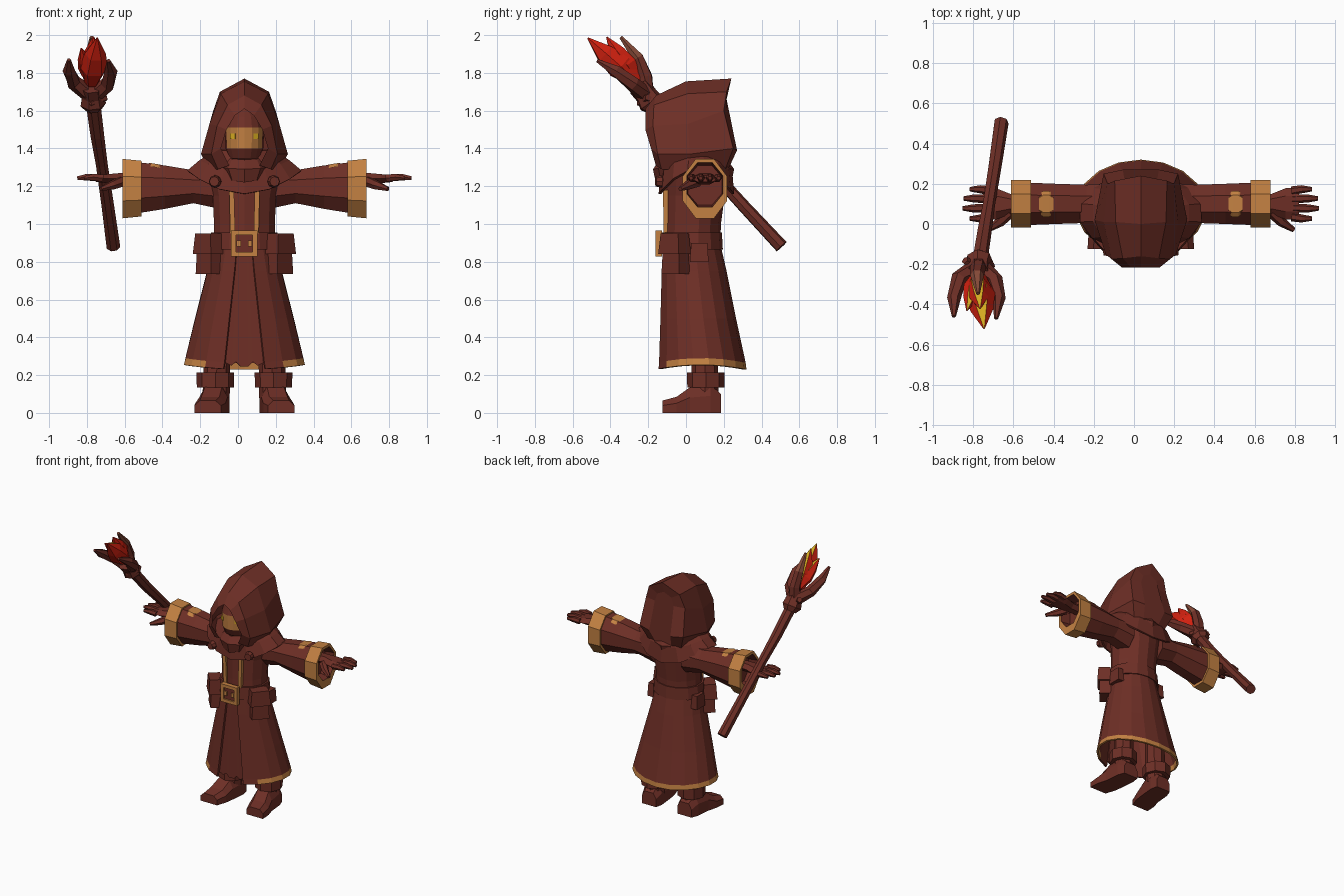
import bpy, bmesh, math
from mathutils import Vector, Matrix

if "Cube" in bpy.data.objects:
    bpy.data.objects.remove(bpy.data.objects["Cube"])

CX = 0.034  # the body stands slightly off centre because of the staff
COLOURS = {
    "brown cloth": (0.155, 0.028, 0.019),
    "gold trim": (0.55, 0.22, 0.055),
    "red crystal": (0.65, 0.015, 0.005),
    "yellow glow": (0.66, 0.40, 0.015),
    "copper tip": (0.24, 0.07, 0.04),
}
MATS = {}
for label, rgb in COLOURS.items():
    m = bpy.data.materials.new(label)
    m.use_nodes = True
    m.diffuse_color = (*rgb, 1)
    m.node_tree.nodes["Principled BSDF"].inputs["Base Color"].default_value = (*rgb, 1)
    MATS[label] = m
BROWN, GOLD, RED, YELLOW, COPPER = range(5)


def finish(name, bm, shift=CX, thick=0):
    """Turn a bmesh into a flat shaded object."""
    bmesh.ops.recalc_face_normals(bm, faces=bm.faces[:])
    bmesh.ops.translate(bm, verts=bm.verts[:], vec=(shift, 0, 0))
    me = bpy.data.meshes.new(name)
    bm.to_mesh(me)
    bm.free()
    for m in MATS.values():
        me.materials.append(m)
    ob = bpy.data.objects.new(name, me)
    bpy.context.collection.objects.link(ob)
    if thick:
        mod = ob.modifiers.new("thickness", "SOLIDIFY")
        mod.thickness = thick
    return ob


def loft(name, rings, mat=BROWN, closed=True, caps=(True, True), shift=CX, thick=0):
    """Skin a list of rings; mat is an index or a rule of (ring, segment)."""
    bm = bmesh.new()
    vs = [[bm.verts.new(p) for p in r] for r in rings]
    n = len(rings[0])
    rule = mat if callable(mat) else (lambda i, j: mat)
    for i in range(len(vs) - 1):
        for j in range(n if closed else n - 1):
            k = (j + 1) % n
            f = bm.faces.new((vs[i][j], vs[i][k], vs[i + 1][k], vs[i + 1][j]))
            f.material_index = rule(i, j)
    for end, want in zip((0, -1), caps):
        if want:
            bm.faces.new(vs[end]).material_index = rule(len(vs) - 2 if end else 0, 0)
    return finish(name, bm, shift, thick)


def oval(z, w, d, yc, n=14, gap=0, droop=0):
    """Horizontal ring starting at the front, optionally open there."""
    pts = []
    for k in range(n + (1 if gap else 0)):
        a = gap + (2 * math.pi - 2 * gap) * k / n
        pts.append((w * math.sin(a), yc - d * math.cos(a), z - droop * math.cos(a) ** 2))
    return pts


def tube(name, path, radii, n=6, mat=BROWN, shift=CX):
    rings = []
    path = [Vector(p) for p in path]
    for i, p in enumerate(path):
        d = path[min(i + 1, len(path) - 1)] - path[max(i - 1, 0)]
        q = d.to_track_quat('Z', 'Y')
        rings.append([p + q @ Vector((radii[i] * math.cos(2 * math.pi * k / n),
                                      radii[i] * math.sin(2 * math.pi * k / n), 0)) for k in range(n)])
    return loft(name, rings, mat, shift=shift)


def box(name, centre, size, mat=BROWN, turn=0, taper=1):
    bm = bmesh.new()
    bmesh.ops.create_cube(bm, size=1)
    for v in bm.verts:
        if v.co.z > 0:
            v.co.x *= taper
            v.co.y *= taper
    bm.transform(Matrix.Translation(centre) @ Matrix.Rotation(turn, 4, 'Z') @ Matrix.Diagonal((*size, 1)))
    for f in bm.faces:
        f.material_index = mat
    return finish(name, bm)


# Robe: open-fronted skirt with a trimmed hem, front panel and torso
skirt = [(.255, .325, .24, .08, .35), (.29, .317, .236, .08, .34), (.5, .265, .205, .06, .31),
         (.75, .20, .175, .04, .27), (.88, .172, .155, .03, .24)]
rings = []
for z, w, d, yc, gap in skirt:
    rings.append(oval(z, w, d, yc, 16, gap, 0.025 if z < .3 else 0))
loft("robe_skirt", rings, lambda i, j: GOLD if i == 0 and 0 < j < 15 else BROWN,
     closed=False, caps=(False, False), thick=0.014)
hem = [(-.11, .27), (-.07, .25), (-.045, .27), (-.02, .245), (.02, .245), (.045, .27), (.07, .25), (.11, .27)]
loft("front_panel", [[(x, -.128, z) for x, z in hem], [(x * .45, -.115, .87) for x, z in hem]],
     closed=False, caps=(False, False), thick=0.012)
loft("robe_torso", [oval(.85, .17, .15, .03), oval(1.0, .165, .15, .035), oval(1.15, .172, .16, .045),
                    oval(1.26, .2, .16, .05), oval(1.37, .12, .1, .06)])

# Belt and buckle
loft("belt", [oval(.865, .192, .165, .03), oval(.955, .18, .16, .03)])
box("buckle_plate", (0, -.135, .897), (.1, .03, .1))
for s in (-1, 1):
    box("buckle_side", (s * .057, -.145, .897), (.026, .035, .135), GOLD)
    box("buckle_bar", (0, -.145, .897 + s * .056), (.14, .035, .024), GOLD)
    box("buckle_stud", (s * .03, -.15, .897), (.022, .02, .03), GOLD)

# Shoulder mantle and scarf folds
loft("mantle", [oval(1.29, .31, .2, .055, 14, droop=.13), oval(1.34, .245, .19, .055, 14, droop=.06),
                oval(1.39, .16, .15, .05, 14)], caps=(False, False), thick=0.014)
loft("scarf", [oval(1.26, .13, .2, .04, 12, droop=.04), oval(1.31, .17, .215, .04, 12, droop=.02),
               oval(1.36, .13, .18, .04, 12, droop=.02)], caps=(False, False))

# Hood: pointed arches from the front rim to the raised back point
arches = [
    [(0, -.215, 1.61), (.05, -.215, 1.575), (.095, -.215, 1.5), (.125, -.185, 1.4), (.08, -.16, 1.31)],
    [(0, -.16, 1.68), (.09, -.17, 1.63), (.145, -.175, 1.52), (.175, -.15, 1.37), (.14, -.13, 1.29)],
    [(0, 0, 1.755), (.125, .01, 1.69), (.185, .01, 1.53), (.23, .02, 1.37), (.18, .02, 1.28)],
    [(0, .24, 1.77), (.13, .215, 1.7), (.165, .2, 1.6), (.185, .25, 1.4), (.13, .2, 1.27)],
    [(0, .22, 1.69), (.06, .215, 1.66), (.08, .215, 1.6), (.09, .27, 1.39), (.06, .21, 1.26)],
]
full = [[(-x, y, z) for x, y, z in a[:0:-1]] + a for a in arches]
loft("hood", full, closed=False, caps=(False, True))

# Masked face with a gold eye band
head = [(1.32, .05, .05), (1.35, .085, .09), (1.4, .1, .115), (1.51, .105, .12), (1.57, .09, .1), (1.62, .04, .05)]
loft("masked_face", [oval(z, w, d, -.055, 16) for z, w, d in head],
     lambda i, j: GOLD if i == 2 and (j < 3 or j > 12) else BROWN)

for s in (-1, 1):
    side = "left" if s > 0 else "right"
    box(side + "_eye", (s * .06, -.148, 1.465), (.03, .009, .028), YELLOW, turn=s * .5)
    tube(side + "_mantle_button", [(s * .155, -.13, 1.225), (s * .16, -.16, 1.225)], [.034, .026], 8)

    # Gold chest stripe
    loft(side + "_chest_stripe", [[(s * (x + dx), y + dy, z) for dx, dy in ((-.013, 0), (.013, 0), (.013, .03), (-.013, .03))]
                                  for x, y, z in ((.062, -.118, .95), (.068, -.122, 1.18))], GOLD)

    # Belt pouch with a flap
    box(side + "_pouch", (s * .185, -.055, .835), (.125, .085, .2), turn=s * .85, taper=.85)
    box(side + "_pouch_flap", (s * .188, -.06, .895), (.145, .1, .11), turn=s * .85, taper=.85)
    box(side + "_hip_bag", (s * .185, .07, .85), (.05, .1, .1), taper=.85)

    # Wide sleeve with a gold cuff and hollow end
    sleeve = [(.13, 1.08, 1.3, .1), (.27, 1.11, 1.285, .095), (.42, 1.08, 1.31, .1), (.545, 1.06, 1.325, .105),
              (.545, 1.04, 1.335, .118), (.645, 1.03, 1.345, .118), (.645, 1.09, 1.325, .095), (.57, 1.1, 1.31, .09)]
    rings = []
    for x, lo, hi, r in sleeve:
        ring = []
        for k in range(8):
            a = math.pi / 8 + k * math.pi / 4
            ring.append((s * x, .1 + 1.08 * r * math.cos(a), (lo + hi) / 2 + .54 * (hi - lo) * math.sin(a)))
        rings.append(ring)
    loft(side + "_sleeve", rings, lambda i, j: GOLD if i in (3, 4, 5) else BROWN)
    patch = [(.435, .7, 1.312), (.455, 1, 1.316), (.485, 1, 1.321), (.505, .7, 1.324)]
    loft(side + "_sleeve_patch", [[(s * x, .1 + e * w, z - dz) for e, dz in
                                   ((-.065, .018), (-.043, 0), (.043, 0), (.065, .018))] for x, w, z in patch],
         GOLD, closed=False, caps=(False, False))

    # Hand with four fingers and a thumb
    palm = [(.56, .1, .045, .035), (.65, .1, .05, .035), (.72, .1, .078, .028), (.785, .1, .078, .02)]
    loft(side + "_palm", [[(s * x, yc + w * math.cos(k * math.pi / 3), 1.24 + h * math.sin(k * math.pi / 3))
                           for k in range(6)] for x, yc, w, h in palm])
    for y, tip in ((.035, .85), (.08, .885), (.124, .88), (.165, .85)):
        y2 = y + (y - .1) * .12
        tube(side + "_finger", [(s * .75, y, 1.242), (s * (tip - .05), y2, 1.248), (s * tip, y2, 1.243)],
             [.022, .02, .011])
    tube(side + "_thumb", [(s * .65, .06, 1.225), (s * .7, .01, 1.205), (s * .76, -.03, 1.185)], [.03, .025, .012])

    # Leg, boot cuff and turned-out boot
    tube(side + "_leg", [(s * .15, .1, .08), (s * .14, .1, .5)], [.072, .068], 8)
    tube(side + "_boot_cuff", [(s * .154, .105, .135), (s * .154, .105, .215)], [.098, .1], 8)
    foot = [(.185, .15, .06, .1), (.13, .155, .075, .15), (.02, .165, .075, .135), (-.05, .18, .08, .085), (-.125, .195, .07, .065)]
    loft(side + "_boot", [[(s * (x + w * e), y, h * t) for e, t in ((-1, 0), (1, 0), (1, .6), (.6, 1), (-.6, 1), (-1, .6))]
                          for y, x, w, h in foot])

# Staff: shaft, knotted neck and three claws
tube("staff_shaft", [(-.66, .505, .88), (-.69, .3, 1.1), (-.722, .1, 1.32), (-.745, -.04, 1.47), (-.77, -.2, 1.66)],
     [.037, .034, .032, .037, .04], 7, shift=0)
tube("staff_knot", [(-.765, -.165, 1.61), (-.768, -.185, 1.64), (-.77, -.21, 1.68), (-.775, -.25, 1.73)],
     [.045, .07, .06, .062], 7, shift=0)
tube("staff_binding", [(-.84, -.18, 1.71), (-.77, -.235, 1.645), (-.70, -.2, 1.67)], [.02, .03, .02], 5, shift=0)
claws = {
    "right": [(-.79, -.22, 1.69), (-.87, -.27, 1.75), (-.895, -.37, 1.81), (-.895, -.46, 1.87)],
    "left": [(-.755, -.22, 1.69), (-.69, -.28, 1.74), (-.672, -.37, 1.81), (-.685, -.47, 1.865)],
    "back": [(-.775, -.21, 1.69), (-.775, -.215, 1.78), (-.78, -.255, 1.88), (-.775, -.345, 1.99)],
}
for where, path in claws.items():
    tube("staff_claw_" + where, path, [.045, .04, .034, .01], 6,
         (lambda i, j: COPPER if i == 2 else BROWN) if where == "back" else BROWN, shift=0)

# Crystal shards, glowing yellow on the faces turned up and back
shards = [((-.775, -.26, 1.75), (-.745, -.52, 1.985), .075), ((-.78, -.26, 1.76), (-.765, -.42, 1.99), .062),
          ((-.78, -.25, 1.76), (-.83, -.43, 1.93), .05)]
for base, tip, r in shards:
    b, t = Vector(base), Vector(tip)
    ob = tube("crystal_shard", [b, b.lerp(t, .35), b.lerp(t, .65), t], [r * .5, r, r * .75, .004], 6, RED, shift=0)
    for f in ob.data.polygons:
        if f.normal.dot(Vector((0, .55, .83))) > .78:
            f.material_index = YELLOW
